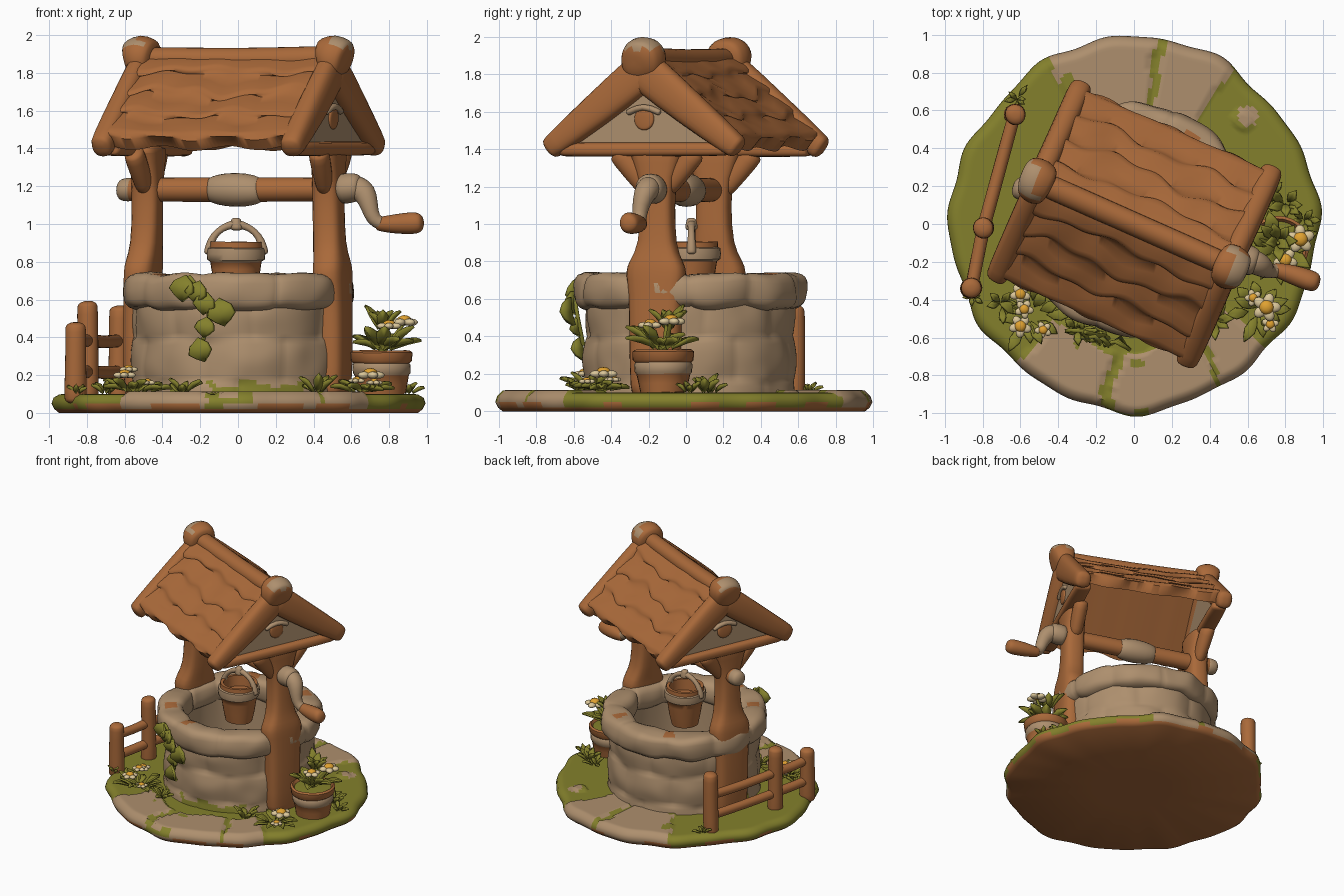
import bpy, bmesh, random
from math import sin, cos, pi, radians, atan2, degrees, sqrt, copysign, hypot
from mathutils import Vector, Matrix, noise

random.seed(4)
if "Cube" in bpy.data.objects:
    bpy.data.objects.remove(bpy.data.objects["Cube"])


def material(name, r, g, b):
    m = bpy.data.materials.new(name)
    m.use_nodes = True
    m.diffuse_color = (r, g, b, 1)
    bsdf = m.node_tree.nodes["Principled BSDF"]
    bsdf.inputs["Base Color"].default_value = (r, g, b, 1)
    bsdf.inputs["Roughness"].default_value = 0.9
    return m


WOOD = material("warm wood", .40, .142, .042)
STONE = material("tan stone", .42, .275, .155)
GREEN = material("moss green", .23, .217, .025)
CREAM = material("cream petal", .71, .57, .32)
YELLOW = material("yellow centre", .75, .36, .03)
FRAME = Matrix.Rotation(radians(-17.5), 4, "Z")
ROOF = Matrix.Rotation(radians(-24), 4, "Z")
Y, Z = Vector((0, 1, 0)), Vector((0, 0, 1))


def finish(name, bm, mats, matrix=None, rule=None, rough=0, freq=6, sharp=50, recalc=True):
    """Roughen, colour and shade a bmesh, then make it an object."""
    for v in bm.verts:
        v.co += noise.noise_vector(v.co * freq) * rough
    if matrix:
        bm.transform(matrix)
    if recalc:
        bmesh.ops.recalc_face_normals(bm, faces=bm.faces)
    for f in bm.faces:
        f.smooth = True
        if rule:
            f.material_index = rule(f.calc_center_median())
    for e in bm.edges:
        e.smooth = e.calc_face_angle(0) < radians(sharp)
    me = bpy.data.meshes.new(name)
    bm.to_mesh(me)
    bm.free()
    for m in mats:
        me.materials.append(m)
    ob = bpy.data.objects.new(name, me)
    bpy.context.collection.objects.link(ob)
    return ob


def skin(bm, rings, caps=True):
    n = len(rings[0])
    for a, b in zip(rings, rings[1:]):
        for i in range(n):
            bm.faces.new((a[i], a[(i + 1) % n], b[(i + 1) % n], b[i]))
    if caps:
        bm.faces.new(rings[0])
        bm.faces.new(rings[-1])


def limb(name, pts, radii, mats, matrix=None, power=1, ref=None, n=12, cap=.5, rough=.008, rule=None):
    """Rounded beam through points; each radius is a number or a (side, up) pair."""
    bm = bmesh.new()
    pts = [Vector(p) for p in pts]
    radii = [r if isinstance(r, tuple) else (r, r) for r in radii]
    whole = (pts[-1] - pts[0]).normalized()
    ref = ref or (Y if abs(whole.z) > .9 else Z)
    stations = []
    for i, (p, r) in enumerate(zip(pts, radii)):
        t = (pts[min(i + 1, len(pts) - 1)] - pts[max(i - 1, 0)]).normalized()
        ends = [(p + t * f * min(r) * cap, t, r, sqrt(1 - f * f)) for f in (.5, .85, .97)]
        if i == 0:
            stations += [(p * 2 - q, t, r, k) for q, t, r, k in reversed(ends)]
        stations.append((p, t, r, 1))
        if i == len(pts) - 1:
            stations += ends
    rings = []
    for p, t, r, k in stations:
        a = ref.cross(t).normalized()
        b = t.cross(a)
        ring = []
        for j in range(n):
            c, s = cos(2 * pi * j / n), sin(2 * pi * j / n)
            c, s = copysign(abs(c) ** power, c), copysign(abs(s) ** power, s)
            ring.append(bm.verts.new(p + (a * c * r[0] + b * s * r[1]) * k))
        rings.append(ring)
    skin(bm, rings)
    ob = finish(name, bm, mats, matrix, rule, rough, sharp=70)
    ob.modifiers.new("soften", "SUBSURF").levels = 1


def revolve(name, profile, mats, at=(0, 0), n=32, shape=None, rule=None, rough=0, close=False):
    bm = bmesh.new()
    rings = []
    for r0, z0 in profile:
        ring = []
        for j in range(n):
            a = 2 * pi * j / n
            r, z = shape(a, r0, z0) if shape else (r0, z0)
            ring.append(bm.verts.new((at[0] + r * cos(a), at[1] + r * sin(a), z)))
        rings.append(ring)
    skin(bm, rings + rings[:1] if close else rings, not close)
    finish(name, bm, mats, rule=rule, rough=rough)


# Ground: grass disc with stone flags in angular sectors
SECTORS = [(58, 81), (84, 118), (231, 260), (264, 298), (301, 317)]


def flagged(x, y):
    p = Vector((x, y, 0))
    a = degrees(atan2(y, x)) % 360 + 4 * noise.noise(p * 5)
    inner = (.67 if y < 0 else .5) + .08 * noise.noise(p * 4)
    return any(lo < a < hi for lo, hi in SECTORS) and hypot(x, y) > inner or hypot(x - .6, y - .57) < .055


def ground_shape(a, r, z):
    k = 1 + .008 * sin(7 * a) + .01 * sin(12 * a + 1) + .006 * sin(19 * a) - .01 * cos(2 * a) + .012 * cos(4 * a)
    lift = .014 if z > .08 and flagged(r * cos(a), r * sin(a)) else 0
    return r * k * .975, z + lift


def ground_colour(c):
    if c.z < .012 or c.z < .045 and noise.noise(c * 5) > .15:
        return 2
    return int(flagged(c.x, c.y) and noise.noise(c * 6) < .5)


edge = [(.3, 0), (.96, 0), (.985, .02), (1, .05), (.99, .08), (.96, .097)]
revolve("ground", edge + [(.94 - .014 * i, .1) for i in range(48)] + [(.2, .1)], [GREEN, STONE, WOOD],
        n=240, shape=ground_shape, rule=ground_colour)


# Well wall of large, softly lumpy stones
def wall_shape(a, r, z):
    if r > .5:
        row = int((z + .06) / .23)
        r += .016 * abs(sin(4 * a + row * 1.3)) ** .5 - .008 + .014 * abs(sin((z + .06) * pi / .23))
    return r, z


outer = [(.55 - .01 * i / 24, .09 + .5 * i / 24) for i in range(25)]
revolve("well_wall", outer + [(.43, .6), (.43, .3), (.42, .11), (.2, .11)], [STONE, GREEN], (0, .02), 180,
        wall_shape, lambda c: int(c.z < .15 + .06 * noise.noise(c * 8) and c.y < .1 and noise.noise(c * 5) > .05), .012)


# Rim of ten rounded stones
def rim_shape(a, r, z):
    k = .8 + .2 * abs(sin(5 * a + .3 * sin(2 * a))) ** .5
    return .51 + (r - .51) * k, .645 + (z - .645) * (.4 + .6 * k)


def bump(v):
    return copysign(abs(v) ** .65, v)


revolve("well_rim", [(.51 + .11 * bump(cos(t * pi / 10)), .642 + .098 * bump(sin(t * pi / 10))) for t in range(20)],
        [STONE, WOOD], (0, .02), 180, rim_shape,
        lambda c: int(c.z > .7 and any(hypot(c.x - x, c.y - y) < .045 for x, y in
                                       [(-.4, -.29), (-.12, -.48), (.3, .44), (-.2, .5)])), .016, close=True)

# Posts, braces and windlass
for s, side in ((1, "right"), (-1, "left")):
    limb(f"{side}_post", [(s * u, 0, z) for u, z in
         [(.53, .1), (.54, .4), (.53, .66), (.525, .74), (.52, .8), (.505, .88), (.5, 1.1), (.5, 1.25), (.5, 1.4)]],
         [(.085, .145), (.08, .145), (.085, .155), (.09, .175), (.085, .15), (.08, .1), (.078, .09), (.08, .1),
          (.085, .17)], [WOOD], FRAME, .6, cap=.2)
    for t in (1, -1):
        limb(f"{side}_brace", [(s * .5, t * .06, 1.2), (s * .51, t * .2, 1.37)], [(.05, .06), (.06, .07)], [WOOD], FRAME)
limb("axle", [(-.6, 0, 1.18), (0, 0, 1.18), (.6, 0, 1.18)], [.065] * 3, [WOOD], FRAME)
limb("axle_drum", [(u, 0, 1.18) for u in (-.15, -.07, .05, .12)], [.07, .092, .092, .07], [STONE], FRAME, cap=.15)
limb("axle_stub", [(-.64, 0, 1.18), (-.6, 0, 1.18)], [.06, .065], [STONE], FRAME)
limb("crank_hub", [(.585, 0, 1.185), (.655, 0, 1.19)], [.085, .08], [STONE], FRAME)
limb("crank_arm", [(.63, -.2, 1.19), (.675, -.22, 1.17), (.695, -.245, 1.09), (.71, -.25, 1.02), (.76, -.245, 1)],
     [.07, .065, .045, .038, .038], [STONE], ref=Y)
limb("crank_handle", [(.74, -.24, 1), (.83, -.265, 1), (.93, -.3, 1.005), (.955, -.305, 1.005)],
     [.038, .054, .06, .052], [WOOD])


# Roof slopes with wavy overlapping courses on a flat underside
def roof_slope(sign, name):
    bm = bmesh.new()
    cols, courses = 60, 4
    rings = []
    for i in range(cols + 1):
        u = -.55 + 1.1 * i / cols
        top = []
        for c in range(courses):
            for f, lift in ((.02, 0), (.35, .012), (.75, .022), (.9, .022), (.98, .012)):
                wave = .045 * sin(u * (7 + 2 * c) + 2 * c + sign) + .025 * sin(u * 23 + c)
                s = (c + f) / courses
                s += wave * sin(s * pi)
                lift += .008 * noise.noise(Vector((u * 4, s * 4, sign)))
                top.append((s, lift + .012))
        tip = 1 + .025 * sin(u * 17 + 2)
        section = top + [(tip, .015), (tip, -.055), (0, -.05)]
        sag = .012 * cos(u * pi / 1.1)
        rings.append([bm.verts.new((u, sign * (.53 * s + lift * .64), 1.9 - .448 * s - sag + lift * .76))
                      for s, lift in section])
    skin(bm, rings)
    finish(name, bm, [WOOD], ROOF, rough=.006, sharp=60)


roof_slope(1, "back_roof")
roof_slope(-1, "front_roof")
limb("ridge_beam", [(-.55, 0, 1.88), (0, 0, 1.865), (.55, 0, 1.88)], [.065] * 3, [WOOD], ROOF)

# Gable ends
for s, side in ((1, "right"), (-1, "left")):
    for t in (1, -1):
        limb(f"{side}_gable_board", [(s * .55, 0, 1.82), (s * .55, t * .27, 1.61), (s * .55, t * .535, 1.415)],
             [(.065, .115), (.065, .095), (.065, .068)], [WOOD], ROOF, .75)
    limb(f"{side}_finial", [(s * .51, 0, 1.875), (s * .56, 0, 1.885), (s * .61, 0, 1.87)], [.11, .125, .11],
         [WOOD, STONE], ROOF, .9, n=20, cap=.3, rule=lambda c: int(c.z > 1.935 and abs(c.x) > .515 and c.z < 1.998))
    limb(f"{side}_tie_beam", [(s * .53, -.47, 1.4), (s * .53, .47, 1.4)], [(.065, .04)] * 2, [WOOD], ROOF, .6)
    bm = bmesh.new()
    tri = [bm.verts.new((s * .5, v, z)) for v, z in ((-.4, 1.42), (.4, 1.42), (0, 1.78))]
    face = bm.faces.new(tri)
    moved = bmesh.ops.extrude_face_region(bm, geom=[face])["geom"]
    bmesh.ops.translate(bm, verts=[g for g in moved if isinstance(g, bmesh.types.BMVert)], vec=(s * .05, 0, 0))
    finish(f"{side}_gable_panel", bm, [STONE], ROOF, sharp=30)
    limb(f"{side}_gable_lintel", [(s * .555, -.09, 1.595), (s * .56, 0, 1.635), (s * .555, .09, 1.595)],
         [(.02, .018)] * 3, [STONE], ROOF, rough=.003)
    limb(f"{side}_gable_window", [(s * .545, 0, 1.56), (s * .56, 0, 1.56)], [.066, .062], [WOOD], ROOF, n=10, cap=.1)

# Bucket and its handle
revolve("bucket", [(.02, .6), (.1, .6), (.115, .68), (.128, .76), (.135, .8), (.152, .81), (.156, .84), (.152, .87),
                   (.14, .875), (.138, .905), (.115, .905), (.11, .82), (.02, .81)], [WOOD, STONE], (-.01, .03), 28,
        rule=lambda c: int(.8 < c.z < .88 and hypot(c.x + .01, c.y - .03) > .13), rough=.006)
for s in (1, -1):
    limb("bucket_handle", [(-.01 + s * x, .03, z) for x, z in ((.145, .85), (.135, .91), (.1, .96), (.05, .99), (0, 1))],
         [.028, .022, .018, .02, .026], [STONE], ref=Y, rough=.003)
limb("bucket_hook", [(-.01, .03, .98), (-.01, .03, 1.02)], [.036, .026], [STONE])

# Fence
fence = [(-.63, .58, .54), (-.795, -.02, .56), (-.86, -.34, .45)]
for x, y, top in fence:
    limb("fence_post", [(x, y, .08), (x, y, .3), (x, y, top)], [.062, .056, .06], [WOOD])
for (x0, y0, t0), (x1, y1, t1) in zip(fence, fence[1:]):
    for z in (.22, .385):
        limb("fence_rail", [(x0, y0, z), ((x0 + x1) / 2, (y0 + y1) / 2, z - .01), (x1, y1, z)], [.036] * 3, [WOOD])

# Flower pot
POT = (.76, -.12)
revolve("flower_pot", [(.02, .1), (.125, .1), (.133, .15), (.142, .2), (.15, .21), (.153, .25), (.146, .262),
                       (.16, .275), (.165, .32), (.15, .33), (.135, .31), (.02, .31)], [WOOD, STONE, GREEN], POT, 28,
        rule=lambda c: 2 if c.z > .3 and hypot(c.x - POT[0], c.y - POT[1]) < .13 else int(.2 < c.z < .262), rough=.006)


# Foliage
def leaf(bm, p, d, length, width, normal=Z):
    d = d.normalized()
    side = d.cross(normal).normalized() * width / 2
    up = side.cross(d).normalized() * width * .2
    outline = [(0, 0, 0), (.3, .8, .7), (.62, 1, 1), (.85, .55, .4), (1, 0, -1), (.85, -.55, .4), (.62, -1, 1), (.3, -.8, .7)]
    ring = [bm.verts.new(p + d * length * t + side * w + up * h) for t, w, h in outline]
    m = bm.verts.new(p + d * length * .55 - up * .3)
    for a, b in zip(ring, ring[1:] + ring[:1]):
        bm.faces.new((b, a, m))


def ball(bm, p, scale, mat, spin=0):
    m = Matrix.Translation(p) @ Matrix.Rotation(spin, 4, "Z") @ Matrix.Diagonal((*scale, 1))
    made = bmesh.ops.create_icosphere(bm, subdivisions=2, radius=1, matrix=m)["verts"]
    for f in {f for v in made for f in v.link_faces}:
        f.material_index = mat


def clump(name, at, count, length, lift=.5, spread=.05, blooms=()):
    bm = bmesh.new()
    for i in range(count):
        a = 2.4 * i
        p = Vector(at) + Vector((cos(a), sin(a), 0)) * spread * random.random()
        d = Vector((cos(a), sin(a), lift * random.uniform(.5, 1.8)))
        leaf(bm, p, d, length * random.uniform(.7, 1.1), length * .42)
    ob = finish(f"{name}_leaves", bm, [GREEN], recalc=False)
    ob.modifiers.new("thickness", "SOLIDIFY").thickness = .014
    if not blooms:
        return
    bm = bmesh.new()
    for x, y, z, r in blooms:
        for k in range(5):
            a = k * pi * .4 + x * 9
            ball(bm, (x + r * .55 * cos(a), y + r * .55 * sin(a), z), (r * .48, r * .38, r * .26), 0, a)
        ball(bm, (x, y, z + r * .16), (r * .52, r * .52, r * .34), 1)
    finish(f"{name}_blooms", bm, [CREAM, YELLOW])


clump("pot_plant", (*POT, .33), 11, .19, .6, .06, [(.8, -.19, .46, .065), (.88, -.08, .48, .075)])
clump("pot_plant_top", (.76, -.09, .44), 7, .15, 1.2, .03)
for x, y, z in ((.76, -.1, .52), (.8, -.19, .46), (.88, -.08, .48)):
    limb("pot_stem", [(.76, -.12, .3), (x, y, z)], [.015, .011], [GREEN])
clump("left_flowers", (-.56, -.48, .11), 12, .15, .3, .1,
      [(-.6, -.37, .2, .055), (-.58, -.45, .23, .05), (-.6, -.54, .2, .06), (-.48, -.56, .16, .045)])
clump("right_flowers", (.67, -.45, .11), 11, .15, .3, .07,
      [(.7, -.44, .2, .075), (.63, -.39, .17, .045), (.72, -.53, .16, .045)])
for x, y, size in ((-.3, -.56, .11), (.42, -.5, .13), (.8, .1, .13), (.72, .14, .09),
                   (-.86, -.38, .07), (-.62, .66, .07), (.9, .02, .09), (-.7, -.42, .1)):
    clump("grass_tuft", (x, y, .1), 6, size, .8, .03)

# Climbing leaves on the wall front
bm = bmesh.new()
for x, z, size in ((-.27, .73, .14), (-.2, .7, .12), (-.16, .64, .12), (-.1, .61, .15), (-.16, .51, .11), (-.21, .4, .13)):
    out = Vector((x, -.6, 0)).normalized()
    y = -sqrt(.59 ** 2 - x * x) - (.03 if z > .55 else 0)
    leaf(bm, Vector((x, y, z)), Vector((random.uniform(-.3, .3), -.05, -1)), size, size * 1.05, out)
ob = finish("climbing_leaves", bm, [GREEN], recalc=False)
ob.modifiers.new("thickness", "SOLIDIFY").thickness = .02
limb("climbing_stem", [(-.26, -.57, .72), (-.16, -.6, .6), (-.14, -.58, .5), (-.2, -.55, .36)], [.012] * 4, [GREEN])
